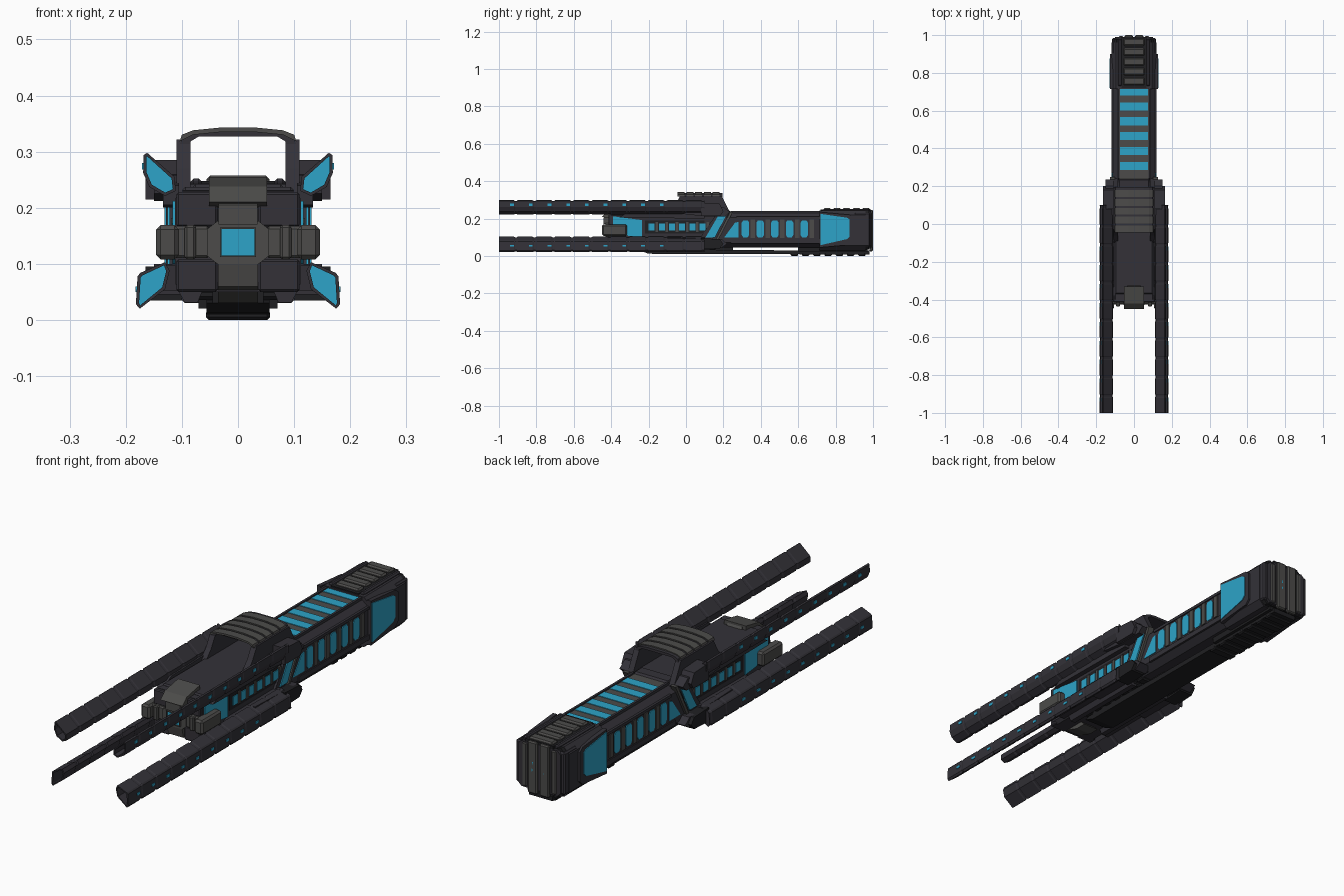
import bpy, bmesh
from mathutils import Vector

if "Cube" in bpy.data.objects:
    bpy.data.objects.remove(bpy.data.objects["Cube"])


def material(name, rgb):
    m = bpy.data.materials.new(name)
    m.diffuse_color = (*rgb, 1)
    m.use_nodes = True
    m.node_tree.nodes["Principled BSDF"].inputs["Base Color"].default_value = m.diffuse_color
    return m


DARK = material("dark slate", (0.033, 0.031, 0.039))
BLACK = material("near black", (0.014, 0.014, 0.016))
GRAY = material("metal gray", (0.072, 0.071, 0.068))
CYAN = material("glow cyan", (0.026, 0.37, 0.58))


def loft(name, rings, mat, mirror=False, recess=None):
    """Skin a list of closed rings; recess=(inset, depth) sinks a cyan first cap."""
    bm = bmesh.new()
    for s in ((1, -1) if mirror else (1,)):
        vs = [[bm.verts.new((s * p[0], p[1], p[2])) for p in r] for r in rings]
        n = len(rings[0])
        for a, b in zip(vs, vs[1:]):
            for i in range(n):
                bm.faces.new((a[i], a[(i + 1) % n], b[(i + 1) % n], b[i]))
        cap = bm.faces.new(vs[0][::-1])
        bm.faces.new(vs[-1])
        bmesh.ops.recalc_face_normals(bm, faces=bm.faces[:])
        if recess:
            bmesh.ops.inset_region(bm, faces=[cap], thickness=recess[0])
            tube = bmesh.ops.extrude_discrete_faces(bm, faces=[cap])["faces"][0]
            bmesh.ops.translate(bm, verts=tube.verts[:], vec=(0, recess[1], 0))
            tube.material_index = 1
    me = bpy.data.meshes.new(name)
    bm.to_mesh(me)
    bm.free()
    me.materials.append(mat)
    me.materials.append(CYAN)
    ob = bpy.data.objects.new(name, me)
    bpy.context.collection.objects.link(ob)
    return ob


def along_y(name, prof, y0, y1, mat, mirror=False, recess=None):
    return loft(name, [[(x, y, z) for x, z in prof] for y in (y0, y1)], mat, mirror, recess)


def along_x(name, prof, x0, x1, mat, mirror=True):
    return loft(name, [[(x, y, z) for y, z in prof] for x in (x0, x1)], mat, mirror)


def box(name, x0, x1, y0, y1, z0, z1, mat, mirror=False, bevel=0):
    ob = along_y(name, [(x0, z0), (x1, z0), (x1, z1), (x0, z1)], y0, y1, mat, mirror)
    if bevel:
        b = ob.modifiers.new("Bevel", "BEVEL")
        b.width, b.segments = bevel, 1
    return ob


def octo(w, z0, z1, cx, cz):
    right = [(w - cx, z0), (w, z0 + cz), (w, z1 - cz), (w - cx, z1)]
    return right + [(-x, z) for x, z in right[::-1]]


# Ribbed hollow rails with recessed glowing tips
def rail(name, prof, y0, y1, count):
    cx = sum(p[0] for p in prof) / len(prof)
    cz = sum(p[1] for p in prof) / len(prof)
    step = (y1 - y0) / count
    rings = []
    for i in range(count):
        for t, s in ((0.0, 1.0), (0.8, 1.0), (0.86, 0.91), (0.95, 0.91)):
            rings.append([(cx + (x - cx) * s, y0 + (i + t) * step, cz + (z - cz) * s) for x, z in prof])
    rings.append([(x, y1, z) for x, z in prof])
    loft(name, rings, DARK, True, (0.006, 0.07))


rail("upper_rail", [(.113, .255), (.162, .298), (.168, .294), (.169, .262), (.158, .237), (.13, .221), (.111, .23)], -1, .1, 11)
rail("lower_rail", [(.13, .103), (.174, .084), (.179, .078), (.182, .028), (.175, .02), (.13, .055), (.122, .088)], -1, .1, 11)
for i in range(9):
    y = -.95 + i * .1
    box("upper_rail_light", .166, .171, y + .01, y + .03, .268, .28, CYAN, True)
    box("lower_rail_light", .177, .183, y + .01, y + .03, .05, .06, CYAN, True)

# Rail brackets and collar
along_x("upper_bracket", [(-.02, .225), (.1, .212), (.21, .212), (.235, .235), (.2, .262), (.05, .258)], .095, .15, DARK)
along_x("bracket_shoulder", [(.08, .215), (.185, .215), (.2, .24), (.18, .28), (.08, .285)], .1, .165, DARK)
along_x("lower_bracket", [(-.1, .045), (.19, .045), (.22, .065), (.19, .09), (-.1, .1)], .095, .15, DARK)
along_x("lower_pod", [(.08, .035), (.18, .04), (.2, .065), (.18, .09), (.08, .095)], .1, .165, BLACK)
along_x("collar_slash", [(.07, .09), (.14, .09), (.235, .235), (.17, .235)], .1, .122, DARK)
along_x("collar_light", [(.105, .1), (.155, .1), (.215, .218), (.172, .215)], .12, .126, CYAN)
along_x("collar_trim", [(.16, .09), (.175, .09), (.25, .235), (.235, .235)], .1, .126, GRAY)

# Rear hull with top stripes and side windows
along_y("rear_hull", octo(.115, .045, .232, .032, .026), .15, .74, DARK)
box("top_stripe_bed", -.076, .076, .22, .73, .22, .2345, GRAY)
for i in range(6):
    y = .286 + i * .0788
    box("top_light", -.075, .075, y, y + .043, .23, .237, CYAN)
along_x("top_edge_rail", [(.22, .22), (.73, .22), (.73, .241), (.24, .241)], .076, .086, DARK)
along_x("rear_slant_window", [(.205, .1), (.28, .1), (.28, .182), (.262, .178)], .112, .118, CYAN)
for i in range(5):
    y = .298 + i * .0785
    along_x("rear_window", [(y, .112), (y + .008, .1), (y + .032, .1), (y + .04, .112), (y + .04, .178),
                            (y + .032, .19), (y + .008, .19), (y, .178)], .112, .118, CYAN)
    box("window_post", .112, .12, y + .048, y + .072, .095, .195, GRAY, True)
box("rear_sill", .1, .12, .24, .72, .068, .09, DARK, True)
box("rear_lintel", .1, .12, .27, .72, .198, .21, DARK, True)

# Stern block
along_y("stern_block", octo(.12, .03, .243, .025, .025), .715, .96, DARK)
along_x("stern_side_plate", [(.715, .045), (.88, .06), (.9, .08), (.9, .205), (.88, .22), (.715, .235)], .11, .128, DARK)
along_x("stern_window", [(.72, .058), (.86, .09), (.875, .105), (.875, .195), (.86, .205), (.72, .225)], .126, .131, CYAN)
along_y("stern_step", octo(.113, .035, .243, .02, .02), .955, .978, BLACK)
along_y("stern_cap", octo(.1, .04, .235, .015, .015), .97, .99, DARK)
box("stern_corner_fin", .088, .116, .9, .985, .05, .23, DARK, True, .006)
box("stern_panel", .006, .05, .98, 1.0, .025, .247, GRAY, True, .005)
box("stern_strip", .058, .08, .98, .994, .045, .23, GRAY, True, .004)
for z in (.12, .15):
    box("stern_lamp", .024, .031, .995, 1.0, z, z + .012, CYAN, True)
box("stern_top_bed", -.065, .065, .72, .99, .23, .248, BLACK)
for i in range(5):
    y = .735 + i * .052
    box("stern_top_rib", -.056, .056, y, y + .04, .235, .257, GRAY, False, .006)
box("stern_top_rail", .064, .085, .73, .98, .235, .252, DARK, True, .006)

# Front hull with side windows
along_y("front_hull", octo(.112, .05, .23, .014, .014), -.4, .2, DARK)
box("deck_plate", -.1, .1, -.37, .2, .225, .237, DARK, False, .006)
along_x("bow_window", [(-.39, .212), (-.235, .192), (-.235, .1), (-.31, .108), (-.34, .13), (-.39, .16)], .11, .117, CYAN)
box("window_band", .105, .115, -.22, .1, .12, .19, BLACK, True)
for i in range(6):
    y = -.2 + i * .0545
    box("front_window", .11, .118, y, y + .032, .135, .173, CYAN, True)
    box("front_post", .11, .119, y + .036, y + .05, .128, .182, GRAY, True)
along_x("side_upper_spine", [(-.36, .205), (.1, .2), (.1, .248), (-.3, .24)], .105, .134, DARK)
along_x("side_lower_spine", [(-.33, .052), (.1, .052), (.1, .1), (-.24, .098)], .105, .134, DARK)
along_y("lower_skid", [(.062, .055), (.108, .055), (.095, .031), (.072, .031)], -.3, .1, DARK, True)

# Bow cross: emitter, side arms and vertical arms
box("bow_upper_pad", .036, .11, -.415, -.38, .165, .228, DARK, True, .004)
box("bow_lower_pad", .036, .11, -.415, -.38, .05, .108, DARK, True, .004)
frame = octo(.055, .1, .176, .018, .014)
along_y("emitter_frame", frame, -.43, -.35, GRAY)
along_y("emitter", [(-.032, .112), (.032, .112), (.032, .165), (-.032, .165)], -.44, -.4, GRAY, False, (.004, .006))
box("side_arm", .05, .118, -.425, -.36, .11, .167, GRAY, True, .005)
box("side_arm_tip", .105, .146, -.45, -.315, .108, .169, GRAY, True, .008)
box("side_arm_rib", .075, .095, -.438, -.36, .108, .169, GRAY, True, .004)
along_x("upper_arm", [(-.44, .17), (-.44, .205), (-.41, .232), (-.33, .246), (-.32, .23), (-.36, .17)], -.035, .035, GRAY, False)
along_x("upper_arm_cap", [(-.45, .21), (-.42, .238), (-.33, .255), (-.33, .235), (-.4, .2)], -.052, .052, GRAY, False)
along_x("lower_arm", [(-.43, .105), (-.36, .105), (-.28, .03), (-.33, .03), (-.42, .06)], -.036, .036, GRAY, False)

# Ribbed hood over the deck, open front to back
along_x("hood_side", [(-.03, .322), (.19, .322), (.24, .225), (-.1, .225), (-.06, .27)], .085, .11, DARK)
half = [(.11, .3), (.098, .326), (.08, .334), (.05, .338)]
inner = [(.07, .327), (.085, .318), (.085, .3)]
arch = half + [(-x, z) for x, z in half[::-1]] + [(-x, z) for x, z in inner[::-1]] + inner
along_y("hood_roof", arch, -.035, .195, DARK)
for i in range(5):
    y = -.045 + i * .047
    rib = [(.104, .318), (.1, .33), (.08, .338), (.03, .343)]
    low = [(.03, .335), (.08, .33)]
    along_y("hood_rib", rib + [(-x, z) for x, z in rib[::-1]] + [(-x, z) for x, z in low[::-1]] + low,
            y, y + .037, GRAY)
box("deck_ramp", -.084, .084, .18, .24, .225, .242, DARK, False, .008)

# Keel strip and belly ribs
along_x("keel", [(-.25, .03), (-.2, .012), (.98, .008), (.98, .028), (.6, .03), (.2, .032), (-.2, .045)], -.056, .056, BLACK, False)
box("keel_mount", -.045, .045, -.25, .25, .03, .055, BLACK)
box("stern_keel_mount", -.07, .07, .6, .97, .02, .05, BLACK)
for i in range(7):
    y = .56 + i * .06
    box("keel_rib", -.057, .057, y, y + .04, 0, .018, BLACK, False, .005)
for i in range(7):
    y = -.24 + i * .06
    box("belly_rib", -.09, .09, y, y + .042, .036, .055, BLACK, False, .006)
